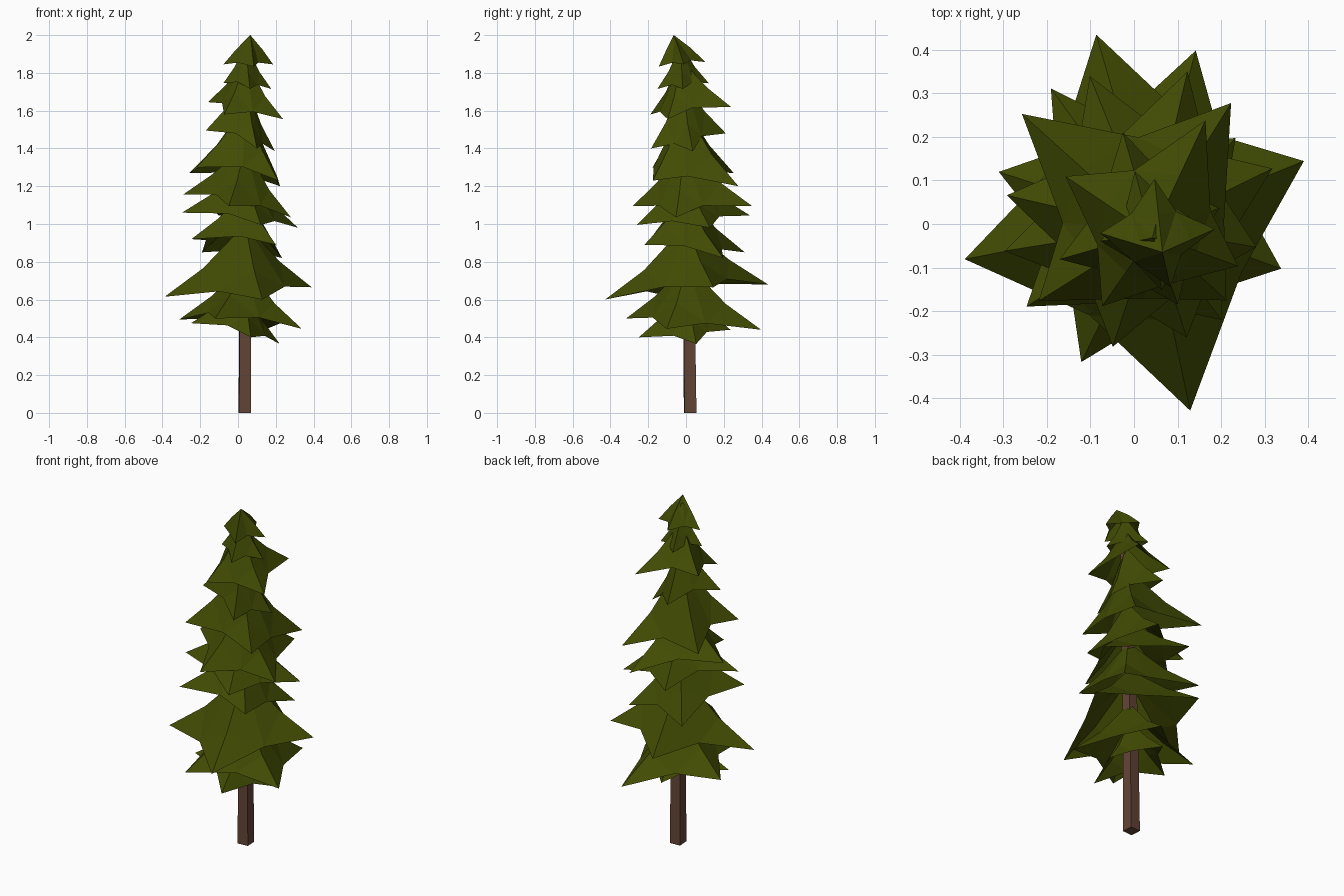
import bpy, bmesh, math
from mathutils import Vector

if "Cube" in bpy.data.objects:
    bpy.data.objects.remove(bpy.data.objects["Cube"])


def material(name, rgb):
    m = bpy.data.materials.new(name)
    m.diffuse_color = (*rgb, 1.0)
    m.use_nodes = True
    m.node_tree.nodes["Principled BSDF"].inputs["Base Color"].default_value = m.diffuse_color
    return m


green = material("needle green", (0.054, 0.072, 0.001))
brown = material("bark brown", (0.125, 0.058, 0.036))


def finish(bm, name, mat):
    bmesh.ops.recalc_face_normals(bm, faces=bm.faces)
    me = bpy.data.meshes.new(name)
    bm.to_mesh(me)
    bm.free()
    me.materials.append(mat)
    ob = bpy.data.objects.new(name, me)
    bpy.context.collection.objects.link(ob)
    return ob


def axis(z):
    """Centre line of the branch tiers."""
    return Vector((0.035 + 0.004 * z, 0.02 - 0.028 * z, z))


# Trunk: tapered square post, bending slightly forward near the top
bm = bmesh.new()
rings = []
for z, r in ((0, 0.045), (0.65, 0.041), (1.3, 0.034), (1.93, 0.016)):
    c = Vector((0.036 + 0.003 * z, 0.022 - 0.016 * z * z, z))
    rings.append([bm.verts.new(c + Vector((r * math.cos(a), r * math.sin(a), 0)))
                  for a in (math.tau * i / 4 + math.radians(48) for i in range(4))])
for lo, hi in zip(rings, rings[1:]):
    for i in range(4):
        j = (i + 1) % 4
        bm.faces.new((lo[i], lo[j], hi[j], hi[i]))
bm.faces.new(rings[0])
bm.faces.new(rings[-1])
finish(bm, "trunk", brown)


def branch_tier(name, angles, radii, z0, tilt_a, tilt_b, height, bend=0.4, lean=(0, 0)):
    """Four-pointed drooping skirt with a hollow underside."""
    bm = bmesh.new()
    c = axis(z0)
    apex_co = c + Vector((lean[0], lean[1], height))
    heights = (tilt_a, tilt_b, -tilt_a, -tilt_b)
    apex = bm.verts.new(apex_co)
    under = bm.verts.new(c + Vector((0, 0, height * 0.82)))

    def point(deg, r, dz):
        a = math.radians(deg)
        return c + Vector((r * math.cos(a), r * math.sin(a), dz))

    tips, mids, lows, valleys = [], [], [], []
    for i in range(4):
        j = (i + 1) % 4
        tips.append(bm.verts.new(point(angles[i], radii[i], heights[i])))
        # bend in the ridge between the apex and the tip, and below it
        m = apex_co.lerp(point(angles[i], radii[i], 0), 0.52)
        m.z = z0 + heights[i] * 0.7 + bend * height
        mids.append(bm.verts.new(m))
        lows.append(bm.verts.new(m - Vector((0, 0, 0.08 * height))))
        half = ((angles[j] - angles[i]) % 360) / 2
        valleys.append(bm.verts.new(point(angles[i] + half, 0.29 * (radii[i] + radii[j]),
                                          (heights[i] + heights[j]) / 2 + 0.1 * height)))
    for i in range(4):
        for v in (valleys[i], valleys[i - 1]):
            for top, mid in ((apex, mids[i]), (under, lows[i])):
                bm.faces.new((top, mid, v))
                bm.faces.new((mid, tips[i], v))
    finish(bm, name, green)


# Branch tiers, bottom to top: tip angles, tip radii, height of tips, tilts, skirt height
tiers = [
    ((14, 100, 190, 277), (.19, .23, .29, .26), .42, -.055, .02, .26),
    ((-20, 75, 162, 244), (.32, .405, .365, .36), .47, -.025, -.03, .32),
    ((22, 106, 191, 282), (.38, .45, .434, .44), .64, .025, .04, .36),
    ((46, 126, 213, 307), (.28, .39, .34, .27), .87, -.05, -.02, .30),
    ((26, 112, 189, 288), (.31, .375, .34, .265), 1.02, -.04, .025, .28),
    ((-10, 77, 167, 252), (.245, .37, .34, .285), 1.095, -.06, 0, .32),
    ((58, 138, 212, 317), (.345, .4, .305, .235), 1.25, -.05, .02, .38),
    ((20, 106, 196, 290), (.165, .24, .22, .175), 1.44, -.055, .04, .32),
    ((-20, 65, 146, 235), (.21, .29, .24, .20), 1.60, -.045, .02, .27),
    ((5, 105, 185, 280), (.135, .155, .12, .125), 1.73, -.015, .015, .22),
]
for n, t in enumerate(tiers, 1):
    branch_tier(f"branch_tier_{n}", *t)

# Pointed crown, leaning a little forward
branch_tier("tree_top", (8, 88, 175, 290), (.145, .135, .12, .12), 1.845, 0, .012,
            .155, .52, (.023, -.033))
